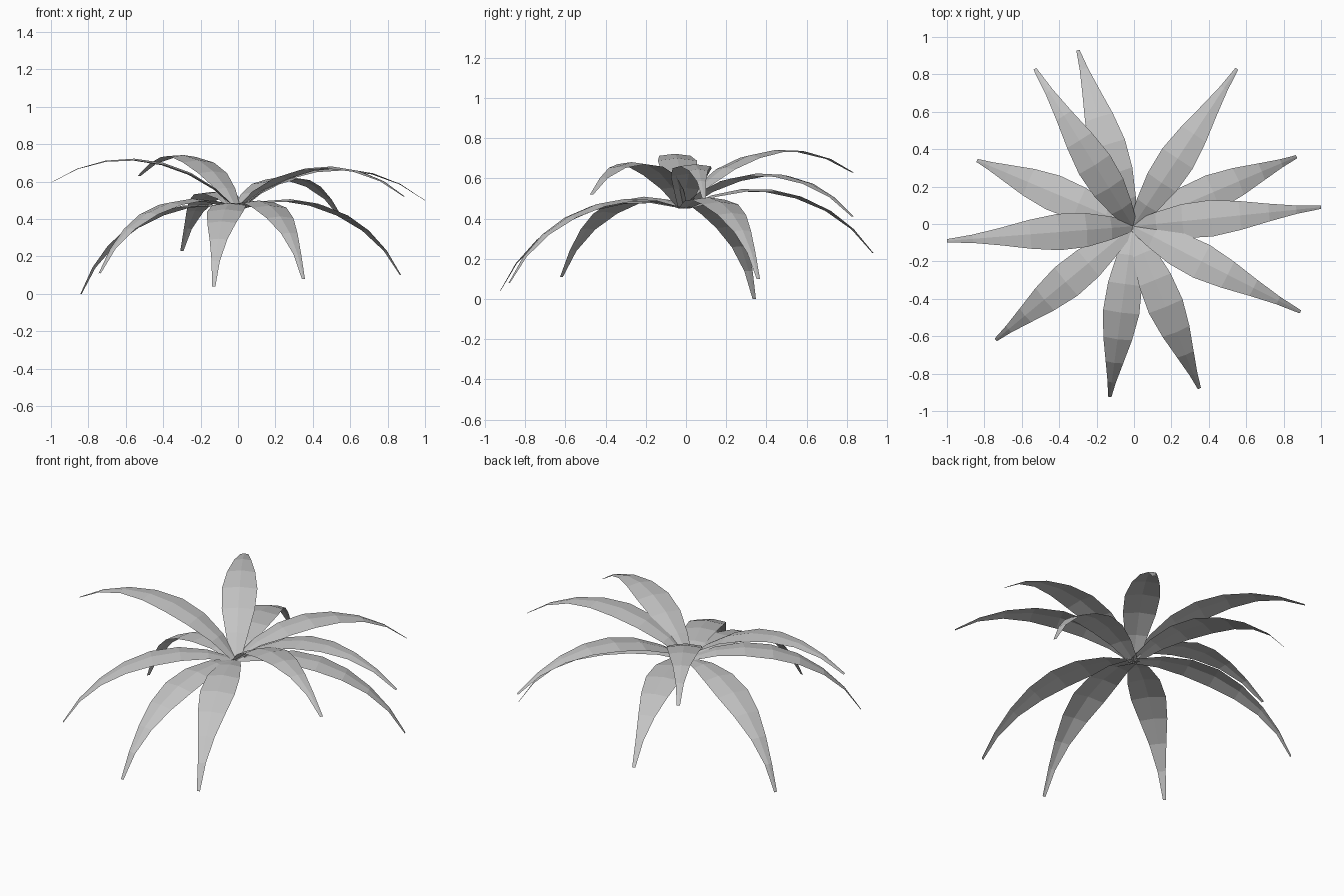
import bpy
import math
from mathutils import Vector

if "Cube" in bpy.data.objects:
    bpy.data.objects.remove(bpy.data.objects["Cube"])

# one flat grey for all leaves
grey = bpy.data.materials.new("leaf grey")
grey.diffuse_color = (0.55, 0.55, 0.55, 1)
grey.use_nodes = True
grey.node_tree.nodes["Principled BSDF"].inputs["Base Color"].default_value = grey.diffuse_color

BASE = Vector((-0.006, -0.012, 0.453))  # common root of the rosette
BEND = math.radians(84)                 # every leaf is the same circular arc
WIDTHS = [0.055, 0.125, 0.182, 0.195, 0.155, 0.095, 0.045, 0.018]
FOLD = -0.13                            # slight ridge along the midrib

# leaf tips, anticlockwise
TIPS = [
    (1.0, 0.09, 0.50), (0.87, 0.36, 0.10), (0.55, 0.83, 0.41),
    (-0.30, 0.93, 0.23), (-0.53, 0.83, 0.63), (-0.84, 0.34, 0.0),
    (-1.0, -0.09, 0.595), (-0.74, -0.62, 0.11), (-0.13, -0.925, 0.04),
    (0.35, -0.88, 0.08), (0.89, -0.47, 0.52),
]


def make_leaf(name, tip):
    """Arching blade from BASE to tip, three points across each section."""
    chord = Vector(tip) - BASE
    out = Vector((chord.x, chord.y, 0)).normalized()
    side = Vector((-out.y, out.x, 0))
    up = Vector((0, 0, 1))
    start = math.atan2(chord.z, chord.dot(out)) + BEND / 2
    radius = chord.length / (2 * math.sin(BEND / 2))
    verts, faces = [], []
    n = len(WIDTHS) - 1
    for i, w in enumerate(WIDTHS):
        a = start - BEND * i / n
        mid = (BASE + out * radius * (math.sin(start) - math.sin(a))
               + up * radius * (math.cos(a) - math.cos(start)))
        normal = up * math.cos(a) - out * math.sin(a)
        lift = normal * (w / 2 * FOLD)
        verts += [mid - side * w / 2 + lift, mid, mid + side * w / 2 + lift]
        if i < n:
            for k in (3 * i, 3 * i + 1):
                faces.append((k, k + 3, k + 4, k + 1))
    mesh = bpy.data.meshes.new(name)
    mesh.from_pydata([tuple(v) for v in verts], [], faces)
    mesh.materials.append(grey)
    mesh.update()
    obj = bpy.data.objects.new(name, mesh)
    bpy.context.collection.objects.link(obj)


for number, tip in enumerate(TIPS, 1):
    make_leaf(f"leaf_{number}", tip)
